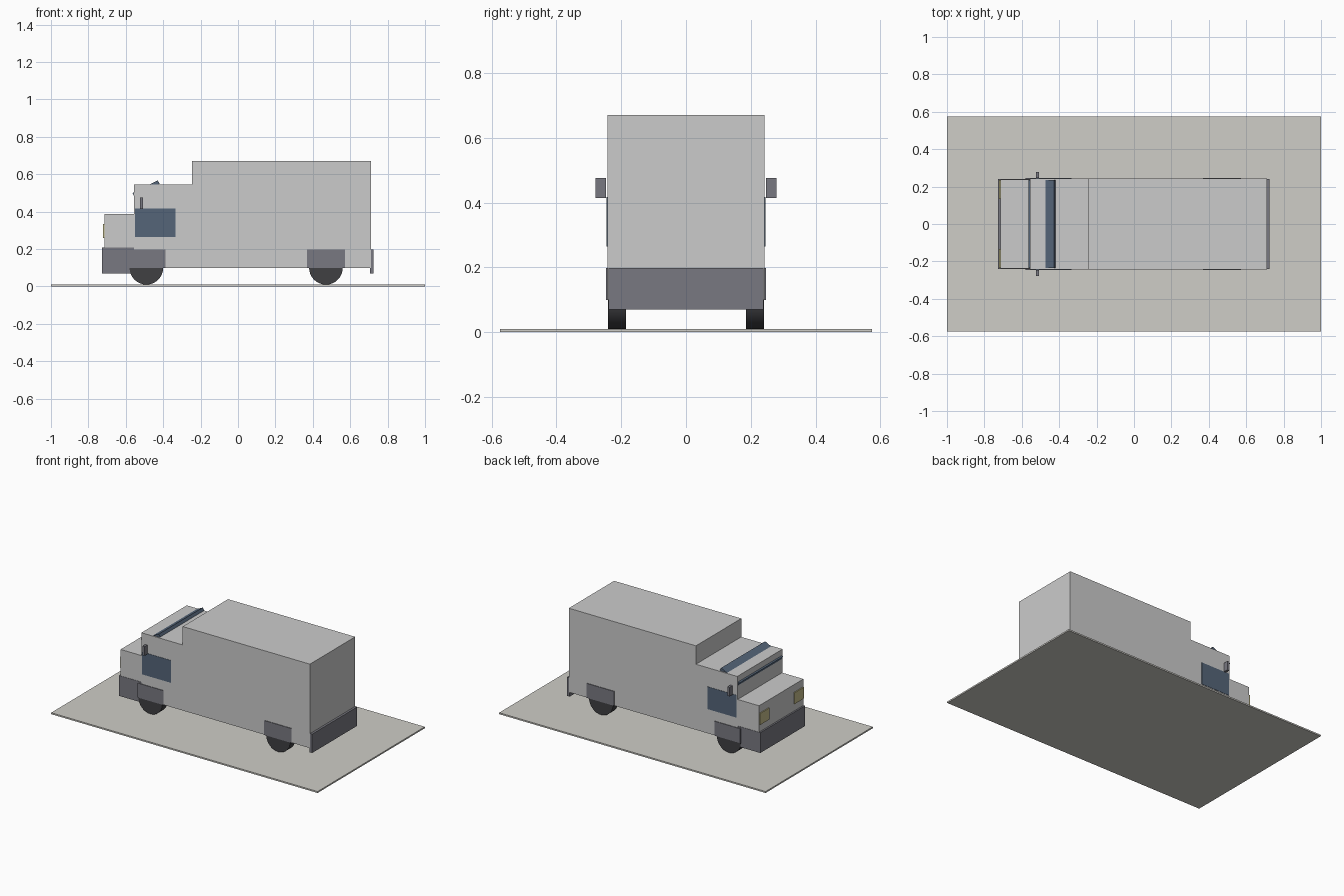
import bpy, bmesh, math

if "Cube" in bpy.data.objects:
    bpy.data.objects.remove(bpy.data.objects["Cube"])


def material(name, rgb):
    m = bpy.data.materials.new(name)
    m.diffuse_color = (*rgb, 1)
    m.use_nodes = True
    m.node_tree.nodes["Principled BSDF"].inputs["Base Color"].default_value = m.diffuse_color
    return m


TRIM = material("dark_trim", (0.19, 0.19, 0.22))
GLASS = material("glass", (0.09, 0.13, 0.19))
RUBBER = material("rubber", (0.05, 0.05, 0.055))
LAMP = material("lamp", (0.55, 0.5, 0.25))
PAVING = material("paving", (0.62, 0.61, 0.57))


def finish(name, bm, mat=None):
    bmesh.ops.recalc_face_normals(bm, faces=bm.faces)
    me = bpy.data.meshes.new(name)
    bm.to_mesh(me)
    bm.free()
    ob = bpy.data.objects.new(name, me)
    bpy.context.collection.objects.link(ob)
    if mat:
        me.materials.append(mat)
    return ob


def extrude_profile(name, points, y0, y1, mat=None):
    """Closed XZ profile extruded along y."""
    bm = bmesh.new()
    face = bm.faces.new([bm.verts.new((x, y0, z)) for x, z in points])
    new = bmesh.ops.extrude_face_region(bm, geom=[face])["geom"]
    verts = [v for v in new if isinstance(v, bmesh.types.BMVert)]
    bmesh.ops.translate(bm, verts=verts, vec=(0, y1 - y0, 0))
    return finish(name, bm, mat)


def box(name, x, y, z, mat=None):
    pts = [(x[0], z[0]), (x[1], z[0]), (x[1], z[1]), (x[0], z[1])]
    return extrude_profile(name, pts, y[0], y[1], mat)


def both_sides(name, x, y, z, mat):
    for side, s in (("right", -1), ("left", 1)):
        box(f"{name}_{side}", x, sorted((s * y[0], s * y[1])), z, mat)


# Ground plate
box("ground_plate", (-1, 1), (-0.575, 0.575), (0, 0.01), PAVING)

# Cab and cargo box share one stepped side profile
extrude_profile("body", [(-0.555, 0.10), (0.71, 0.10), (0.71, 0.67), (-0.245, 0.67),
                         (-0.245, 0.545), (-0.555, 0.545)], -0.243, 0.243)
box("hood", (-0.715, -0.55), (-0.238, 0.238), (0.15, 0.387))

# Bumpers
box("front_bumper", (-0.726, -0.555), (-0.24, 0.24), (0.07, 0.208), TRIM)
box("rear_bumper", (0.705, 0.725), (-0.24, 0.24), (0.07, 0.198), TRIM)

# Sloping windshield slab sunk through the cab roof
extrude_profile("windshield", [(-0.564, 0.50), (-0.555, 0.481), (-0.419, 0.549),
                               (-0.429, 0.567)], -0.236, 0.236, GLASS)

# Side windows, mirrors and headlights
both_sides("side_window", (-0.55, -0.333), (0.235, 0.245), (0.265, 0.417), GLASS)
both_sides("mirror", (-0.523, -0.507), (0.247, 0.279), (0.415, 0.476), TRIM)
both_sides("headlight", (-0.722, -0.71), (0.135, 0.235), (0.258, 0.335), LAMP)

# Wheel arches and wheels
for end, arch_x, wheel_x in (("front", (-0.58, -0.388), -0.49), ("rear", (0.368, 0.573), 0.47)):
    both_sides(f"{end}_arch", arch_x, (0.235, 0.247), (0.10, 0.198), TRIM)
    for side, s in (("right", -1), ("left", 1)):
        bpy.ops.mesh.primitive_cylinder_add(vertices=32, radius=0.09, depth=0.055,
                                            location=(wheel_x, s * 0.213, 0.10),
                                            rotation=(math.pi / 2, 0, 0))
        wheel = bpy.context.object
        wheel.name = f"{end}_wheel_{side}"
        wheel.data.materials.append(RUBBER)
        bpy.ops.object.shade_smooth_by_angle()
